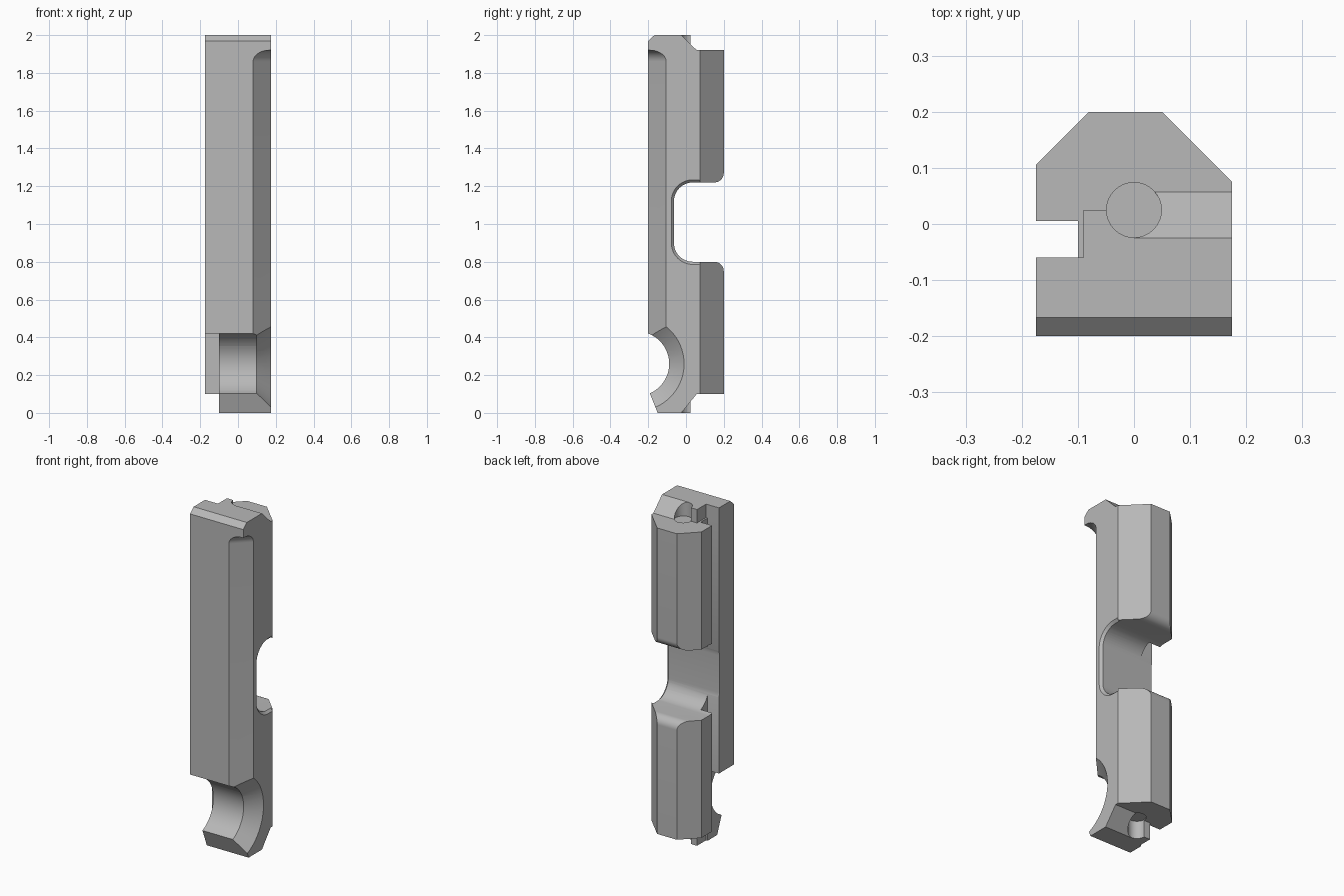
import bpy, bmesh
from math import radians, sin, cos, sqrt
from mathutils import Vector

cube = bpy.data.objects.get("Cube")
if cube:
    bpy.data.objects.remove(cube, do_unlink=True)

grey = bpy.data.materials.new("plain grey")
grey.use_nodes = True
grey.diffuse_color = (0.48, 0.48, 0.48, 1)
grey.node_tree.nodes["Principled BSDF"].inputs["Base Color"].default_value = (0.48, 0.48, 0.48, 1)


def loft(name, ring_a, ring_b):
    """Solid between two matching rings of 3D points."""
    bm = bmesh.new()
    a = [bm.verts.new(p) for p in ring_a]
    b = [bm.verts.new(p) for p in ring_b]
    bm.faces.new(a)
    bm.faces.new(b)
    for i in range(len(a)):
        j = (i + 1) % len(a)
        bm.faces.new((a[i], a[j], b[j], b[i]))
    bmesh.ops.recalc_face_normals(bm, faces=bm.faces)
    mesh = bpy.data.meshes.new(name)
    bm.to_mesh(mesh)
    bm.free()
    mesh.materials.append(grey)
    ob = bpy.data.objects.new(name, mesh)
    bpy.context.collection.objects.link(ob)
    return ob


def side_prism(name, pts, x0, x1):
    return loft(name, [(x0, y, z) for y, z in pts], [(x1, y, z) for y, z in pts])


def plan_prism(name, pts, z0, z1):
    return loft(name, [(x, y, z0) for x, y in pts], [(x, y, z1) for x, y in pts])


def arc(cx, cy, r, a0, a1, n=12):
    steps = [radians(a0 + (a1 - a0) * i / n) for i in range(n + 1)]
    return [(cx + r * cos(t), cy + r * sin(t)) for t in steps]


def cut(target, cutter):
    mod = target.modifiers.new("cut", "BOOLEAN")
    mod.operation = "DIFFERENCE"
    mod.solver = "EXACT"
    mod.object = cutter
    bpy.context.view_layer.objects.active = target
    bpy.ops.object.modifier_apply(modifier=mod.name)
    bpy.data.objects.remove(cutter, do_unlink=True)


def cut_box(target, x0, x1, y0, y1, z0, z1):
    cut(target, plan_prism("cutter", [(x0, y0), (x1, y0), (x1, y1), (x0, y1)], z0, z1))


TOP, BOTTOM, LEVEL_TOP, LEVEL_BOTTOM = 2.0, 0.0, 1.92, 0.1
WIN_LOW, WIN_HIGH, WIN_BACK = 0.8, 1.22, -0.064

# Main bar: side profile with the rounded window in its back edge
profile = [(-0.2, 0.125), (-0.15, BOTTOM), (0.06, BOTTOM), (0.06, LEVEL_BOTTOM), (0.2, LEVEL_BOTTOM)]
profile += arc(0.15, WIN_LOW - 0.05, 0.05, 0, 90)
profile += arc(WIN_BACK + 0.1, WIN_LOW + 0.1, 0.1, 270, 180)
profile += arc(WIN_BACK + 0.1, WIN_HIGH - 0.1, 0.1, 180, 90)
profile += arc(0.15, WIN_HIGH + 0.05, 0.05, 270, 360)
profile += [(0.2, LEVEL_TOP), (0.057, LEVEL_TOP), (0.057, TOP), (-0.167, TOP), (-0.2, 1.97)]
bar = side_prism("grooved_bar", profile, -0.175, 0.175)

# Bevelled back corners
cut(bar, plan_prism("cutter", [(0.05, 0.2), (0.2, 0.05), (0.3, 0.3), (0.05, 0.3)], -1, 3))
cut(bar, plan_prism("cutter", [(-0.08, 0.2), (-0.2, 0.08), (-0.3, 0.3), (-0.08, 0.3)], -1, 3))

# Front corner bevel with a coved upper end
diag = 0.28 / sqrt(2)
groove = [(diag, 0.3)] + arc(diag + 0.06, 1.86, 0.06, 180, 90) + [(0.5, LEVEL_TOP), (0.5, 0.3)]
across, along = Vector((1, -1, 0)).normalized(), Vector((1, 1, 0)).normalized()
rings = [[across * d + along * s + Vector((0, 0, z)) for d, z in groove] for s in (-0.5, 0.5)]
cut(bar, loft("cutter", *rings))

# Long slot in the side, open below at the front
cut_box(bar, -0.3, -0.1, -0.06, 0.005, -1, 3)
cut_box(bar, -0.3, -0.1, -0.4, 0.005, -1, 0.42)
cut_box(bar, -0.3, -0.1, -0.4, 0.4, -1, LEVEL_BOTTOM)

# Stepped and sloped ends with a shallow round socket
for end, level, far in ((TOP, LEVEL_TOP, 3), (BOTTOM, LEVEL_BOTTOM, -1)):
    lo, hi = sorted((level, far))
    cut_box(bar, -0.3, -0.09, -0.06, 0.4, lo, hi)
    cut_box(bar, -0.3, 0.0, 0.025, 0.4, lo, hi)
    cut(bar, side_prism("cutter", [(-0.025, end), (0.057, level), (0.3, level), (0.3, far), (-0.025, far)], 0, 0.3))
    floor = level - 0.005 if end == TOP else level + 0.005
    lo, hi = sorted((floor, far))
    cut(bar, plan_prism("cutter", arc(0, 0.025, 0.049, 0, 348.75, 31), lo, hi))

# Round cross notch near the foot, flared on one side
def notch_ring(x, r):
    return [(x, y, z) for y, z in arc(-0.26, 0.26, r, 0, 354.375, 63)]

cut(bar, loft("cutter", notch_ring(-0.3, 0.171), notch_ring(0.3, 0.171)))
cut(bar, loft("cutter", notch_ring(0.08, 0.151), notch_ring(0.2, 0.276)))

# Small bevel round the window on the same side
def window_ring(x, grow):
    r, back = 0.1 + grow, WIN_BACK + 0.1
    pts = arc(back, WIN_LOW + 0.1, r, 270, 180) + arc(back, WIN_HIGH - 0.1, r, 180, 90)
    pts += [(0.075, WIN_HIGH + grow), (0.075, WIN_LOW - grow)]
    return [(x, y, z) for y, z in pts]

cut(bar, loft("cutter", window_ring(0.159, -0.002), window_ring(0.179, 0.018)))

# Smooth the curved faces, keep edges sharp
bpy.ops.object.select_all(action="DESELECT")
bar.select_set(True)
bpy.context.view_layer.objects.active = bar
bpy.ops.object.shade_smooth_by_angle(angle=radians(25))
